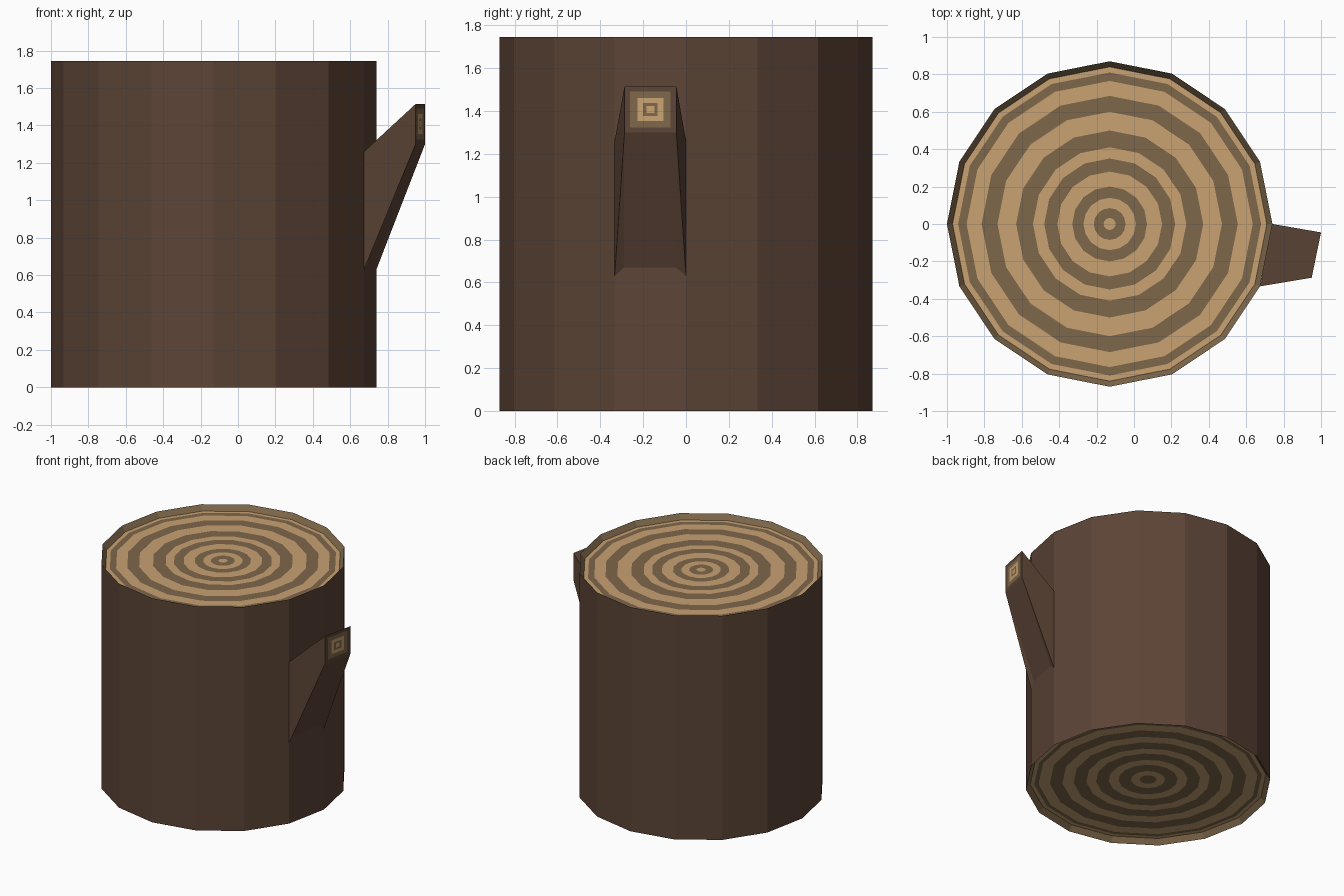
import bpy, bmesh
from math import sin, cos, pi
from mathutils import Vector

if "Cube" in bpy.data.objects:
    bpy.data.objects.remove(bpy.data.objects["Cube"])


def material(name, hex_code):
    # sRGB hex to linear colour
    rgb = [int(hex_code[i:i + 2], 16) / 255 for i in (0, 2, 4)]
    mat = bpy.data.materials.new(name)
    mat.diffuse_color = [((c + 0.055) / 1.055) ** 2.4 for c in rgb] + [1]
    mat.use_nodes = True
    mat.node_tree.nodes["Principled BSDF"].inputs["Base Color"].default_value = mat.diffuse_color
    return mat


MATS = [material("bark", "5C4436"), material("light_wood", "C8A272"),
        material("dark_wood", "7E674A")]
BARK, LIGHT, DARK = 0, 1, 2


def face(bm, verts, mat):
    bm.faces.new(verts).material_index = mat


def bridge(bm, a, b, mat):
    for i in range(len(a)):
        j = (i + 1) % len(a)
        face(bm, (a[i], a[j], b[j], b[i]), mat)


def growth_rings(bm, loop, scales, mats):
    # nested bands towards the loop centre, last one filled
    mid = sum((v.co for v in loop), Vector()) / len(loop)
    rims = [loop] + [[bm.verts.new(mid + (v.co - mid) * s) for v in loop] for s in scales]
    for a, b, m in zip(rims, rims[1:], mats):
        bridge(bm, a, b, m)
    face(bm, rims[-1], mats[len(scales)])


def finish(name, bm):
    bmesh.ops.recalc_face_normals(bm, faces=bm.faces)
    mesh = bpy.data.meshes.new(name)
    bm.to_mesh(mesh)
    bm.free()
    for m in MATS:
        mesh.materials.append(m)
    bpy.context.collection.objects.link(bpy.data.objects.new(name, mesh))


# Trunk: 16-sided log with recessed ringed ends
CX, R, RIN, H, DEPTH = -0.13, 0.87, 0.84, 1.745, 0.04
bm = bmesh.new()


def circle(r, z):
    return [bm.verts.new((CX + r * cos(i * pi / 8), r * sin(i * pi / 8), z)) for i in range(16)]


top, bottom = circle(R, H), circle(R, 0)
bridge(bm, bottom, top, BARK)
top_radii = (0.81, 0.765, 0.685, 0.60, 0.50, 0.41, 0.35, 0.28, 0.20, 0.14, 0.085, 0.032)
low_radii = (0.81, 0.78, 0.70, 0.61, 0.53, 0.44, 0.37, 0.28, 0.21, 0.12, 0.06)
for rim, z, radii in ((top, H - DEPTH, top_radii), (bottom, DEPTH, low_radii)):
    inner = circle(RIN, z)
    bridge(bm, rim, inner, DARK)
    growth_rings(bm, inner, [r / RIN for r in radii], [LIGHT, DARK] * 7)
finish("trunk", bm)

# Branch stub growing out of one trunk facet
bm = bmesh.new()
sides = []
for base, inset, tip in (((0.674, -0.333), (0.683, -0.29), (0.95, -0.287)),
                         ((0.74, 0.0), (0.731, -0.045), (1.0, -0.045))):
    b_top, b_mid, b_low = [bm.verts.new((*base, z)) for z in (1.26, 1.0, 0.63)]
    heel = bm.verts.new((*inset, 0.67))
    t_top, t_low = [bm.verts.new((*tip, z)) for z in (1.515, 1.30)]
    face(bm, (b_top, b_mid, t_low, t_top), BARK)
    face(bm, (b_mid, b_low, t_low), BARK)
    face(bm, (b_low, heel, t_low), BARK)
    sides.append((b_top, heel, t_top, t_low))
(lb, lh, lt, ll), (rb, rh, rt, rl) = sides
face(bm, (lb, lt, rt, rb), BARK)
face(bm, (lh, rh, rl, ll), BARK)
growth_rings(bm, [lt, ll, rl, rt], (0.78, 0.5, 0.28, 0.15), (BARK, DARK, LIGHT, DARK, LIGHT))
finish("branch_stub", bm)
